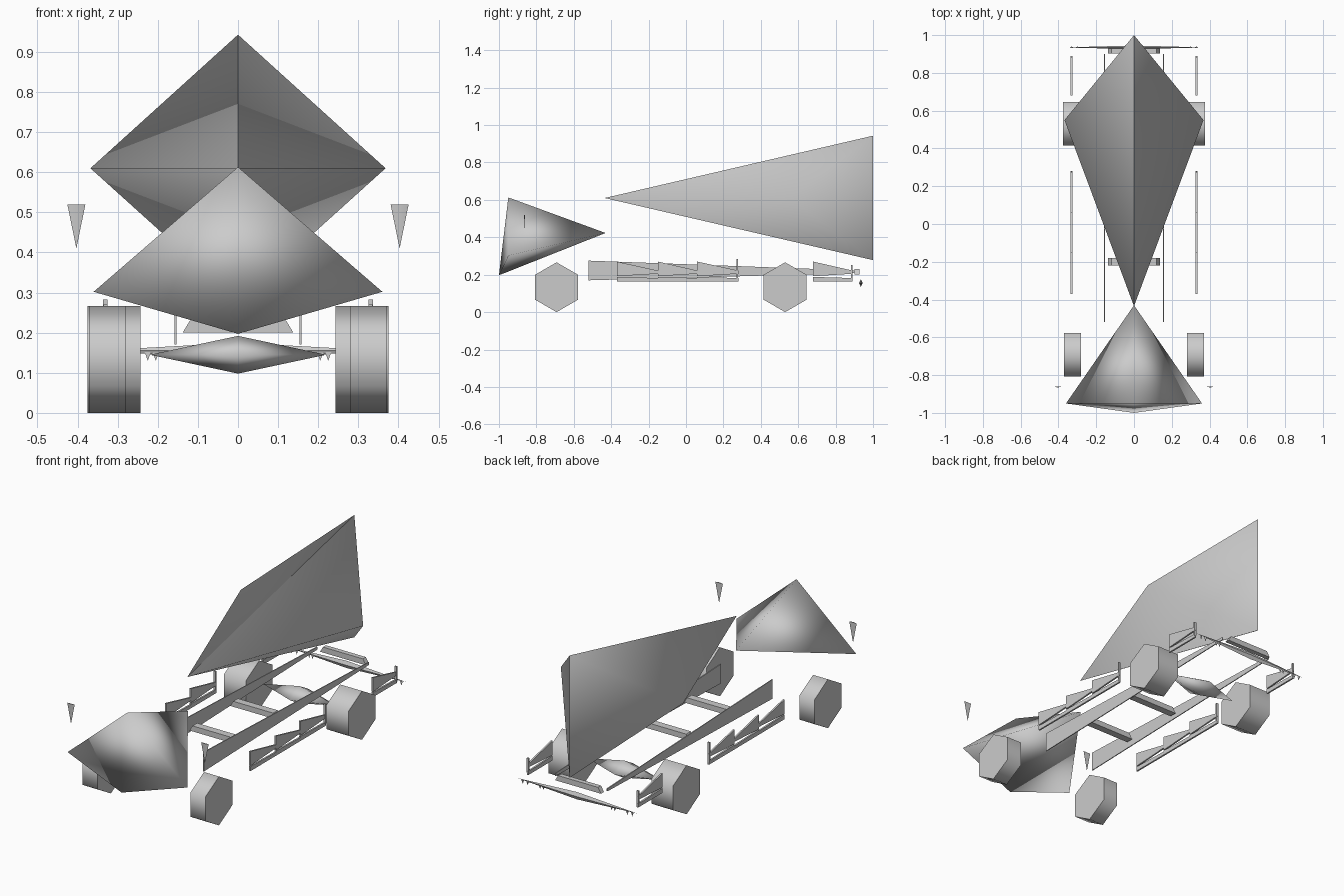
import bpy, bmesh, math

if "Cube" in bpy.data.objects:
    bpy.data.objects.remove(bpy.data.objects["Cube"])


def make(name, verts, faces, angle=30, sharp_ridge=False):
    me = bpy.data.meshes.new(name)
    me.from_pydata(verts, [], faces)
    bm = bmesh.new()
    bm.from_mesh(me)
    bmesh.ops.recalc_face_normals(bm, faces=bm.faces)
    bm.to_mesh(me)
    bm.free()
    ob = bpy.data.objects.new(name, me)
    bpy.context.collection.objects.link(ob)
    bpy.ops.object.select_all(action='DESELECT')
    ob.select_set(True)
    bpy.context.view_layer.objects.active = ob
    bpy.ops.object.shade_smooth_by_angle(angle=math.radians(angle))
    if sharp_ridge:
        # Keep the centre-line edges crisp
        for e in me.edges:
            if all(abs(me.vertices[v].co.x) < 1e-4 for v in e.vertices):
                e.use_edge_sharp = True
    return ob


def prism(name, profile, x0, x1, angle=30):
    """Extrude a (y, z) profile from x0 to x1."""
    n = len(profile)
    verts = [(x, y, z) for x in (x0, x1) for y, z in profile]
    faces = [tuple(range(n)), tuple(range(n, 2 * n))]
    faces += [(i, (i + 1) % n, n + (i + 1) % n, n + i) for i in range(n)]
    return make(name, verts, faces, angle)


def shell(name, tip, top, bottom, side, ridge):
    """Five-point hull: tip, upper and lower end points, mirrored side points."""
    sx, sy, sz = side
    verts = [tip, top, bottom, (sx, sy, sz), (-sx, sy, sz)]
    faces = [(0, 1, 3), (0, 3, 2), (0, 2, 4), (0, 4, 1), (1, 2, 3), (1, 4, 2)]
    return make(name, verts, faces, 179, ridge)


def spindle(name, y, z, half, ry, rz, angle=30):
    """Bar across x that swells in the middle."""
    verts = [(-half, y, z), (half, y, z), (0, y - ry, z), (0, y, z + rz),
             (0, y + ry, z), (0, y, z - rz)]
    faces = [(e, 2 + i, 2 + (i + 1) % 4) for e in (0, 1) for i in range(4)]
    return make(name, verts, faces, angle)


def shard(name, s, x, half, y, z_top, z_bottom, depth):
    """Small downward-pointing wedge."""
    make(name, [(s * (x - half), y, z_top), (s * (x + half), y, z_top),
                (s * x, y + depth, z_top), (s * x, y, z_bottom)],
         [(0, 1, 2), (0, 1, 3), (1, 2, 3), (0, 2, 3)])


# Cargo body and cab
shell("cargo_body", (0, -.435, .61), (0, 1, .943), (0, 1, .278), (.368, .55, .61), True)
shell("cab", (0, -.43, .423), (0, -.95, .613), (0, -1, .197), (.36, -.95, .302), False)

# Wheels, rails, guards and mirrors on both sides
for s, side in ((-1, "left"), (1, "right")):
    # Hexagonal wheels
    for label, y, x0, x1 in (("front", -.692, .28, .37), ("rear", .53, .243, .375)):
        hexa = [(y + .133 * math.sin(i * math.pi / 3),
                 .133 + .133 * math.cos(i * math.pi / 3)) for i in range(6)]
        prism(f"{label}_wheel_{side}", hexa, s * x0, s * x1, 65)

    # Long tapering chassis rail
    prism(f"chassis_rail_{side}",
          [(-.52, .17), (-.52, .275), (.9, .223), (.9, .208)], s * .153, s * .158)

    # Saw-toothed side guard panels
    for i, (y0, y1) in enumerate(((-.37, -.15), (-.15, .06), (.06, .28), (.68, .89))):
        prism(f"guard_upper_{side}_{i}",
              [(y0, .192), (y0, .27), (y1, .222), (y1, .205)], s * .326, s * .335)
        prism(f"guard_lower_{side}_{i}",
              [(y0, .163), (y0, .188), (y1, .182), (y1, .163)], s * .326, s * .335)
    for i, y in enumerate((.275, .885)):
        prism(f"guard_post_{side}_{i}",
              [(y - .004, .175), (y - .004, .283 - i * .03),
               (y + .004, .283 - i * .03), (y + .004, .175)], s * .325, s * .337)

    # Mirror and rear lamps
    shard(f"mirror_{side}", s, .403, .0225, -.86, .52, .41, -.006)
    for i, x in enumerate((.205, .225, .30, .33)):
        shard(f"rear_lamp_{side}_{i}", s, x, .008, .933, .152, .13, .008)

# Cross members with narrowed tops
for i, (y, d) in enumerate(((-.2, .02), (.15, .02), (.915, .013))):
    verts = [(x, y + dy, z) for dy in (-d, d)
             for x, z in ((-.138, .2), (.138, .2), (.12, .23), (-.12, .23))]
    make(f"cross_member_{i}", verts,
         [(3, 2, 1, 0), (4, 5, 6, 7), (0, 1, 5, 4),
          (1, 2, 6, 5), (2, 3, 7, 6), (3, 0, 4, 7)])

# Rear axle and bumper bar
spindle("rear_axle", .53, .145, .22, .08, .047, 120)
spindle("rear_bumper", .935, .155, .36, .01, .02)
